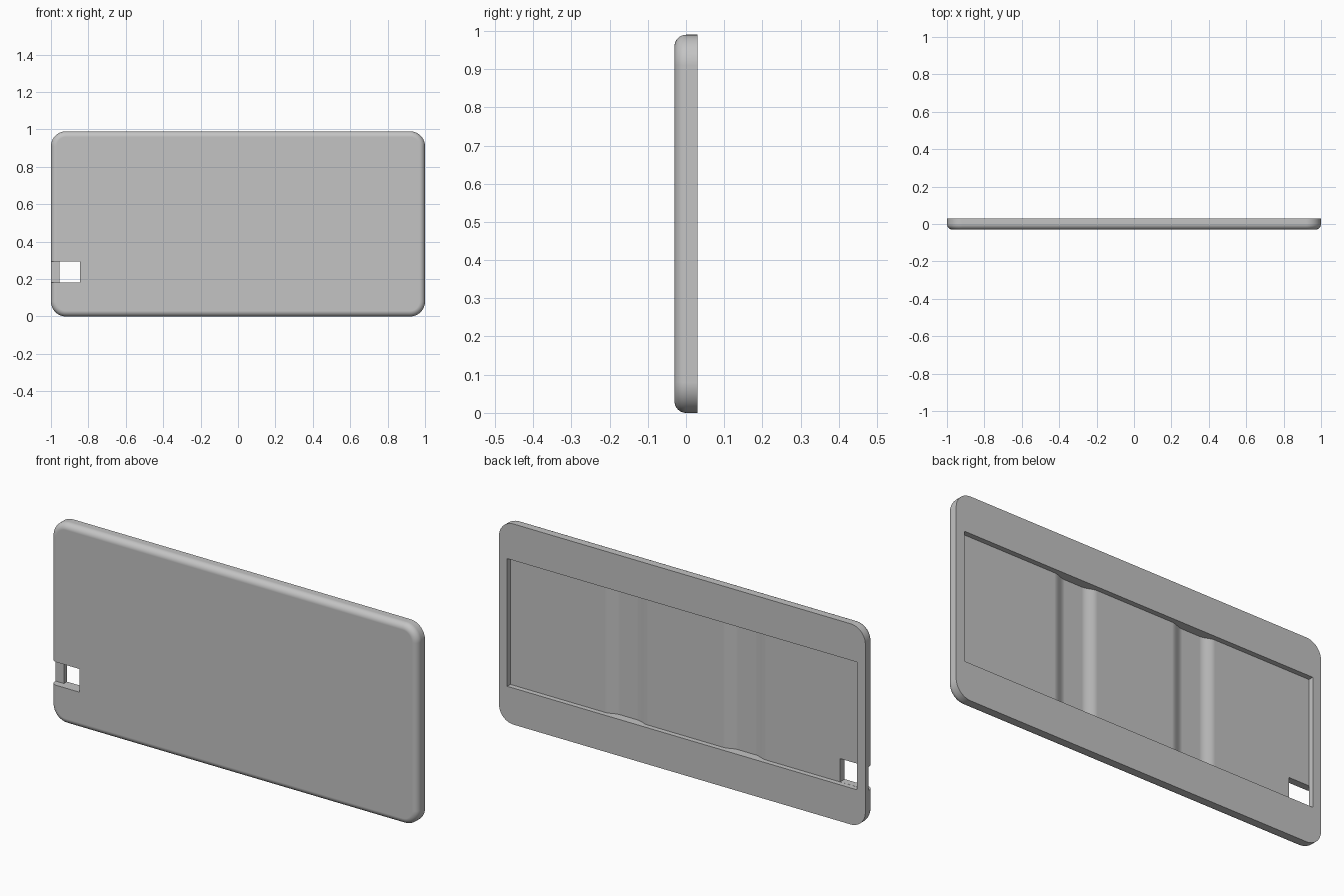
import bpy, bmesh, math

cube = bpy.data.objects.get("Cube")
if cube:
    bpy.data.objects.remove(cube, do_unlink=True)

WIDTH, HEIGHT, HALF_DEPTH = 2.0, 0.99, 0.03
CORNER, FILLET = 0.08, 0.03
POCKET_X, POCKET_LOW, POCKET_HIGH = 0.955, 0.18, 0.81
FLOOR, GROOVE = 0.005, 0.018

grey = bpy.data.materials.new("light_grey")
grey.use_nodes = True
grey.diffuse_color = (0.55, 0.55, 0.55, 1)
grey.node_tree.nodes["Principled BSDF"].inputs["Base Color"].default_value = grey.diffuse_color


def prism(name, outline, offset):
    """Extrude a closed outline of 3D points along offset."""
    bm = bmesh.new()
    face = bm.faces.new([bm.verts.new(p) for p in outline])
    swept = bmesh.ops.extrude_face_region(bm, geom=[face])["geom"]
    bmesh.ops.translate(bm, vec=offset, verts=[v for v in swept if isinstance(v, bmesh.types.BMVert)])
    bmesh.ops.recalc_face_normals(bm, faces=bm.faces)
    mesh = bpy.data.meshes.new(name)
    bm.to_mesh(mesh)
    bm.free()
    mesh.materials.append(grey)
    obj = bpy.data.objects.new(name, mesh)
    bpy.context.collection.objects.link(obj)
    return obj


def cut(target, cutter):
    cutter.hide_render = True
    mod = target.modifiers.new("cut", 'BOOLEAN')
    mod.operation, mod.solver, mod.object = 'DIFFERENCE', 'EXACT', cutter
    bpy.context.view_layer.objects.active = target
    bpy.ops.object.modifier_apply(modifier=mod.name)
    bpy.data.objects.remove(cutter, do_unlink=True)


# Rounded rectangular plate
outline = []
steps = 12
for quarter, (sx, sz) in enumerate([(1, 1), (-1, 1), (-1, -1), (1, -1)]):
    cx = sx * (WIDTH / 2 - CORNER)
    cz = HEIGHT / 2 + sz * (HEIGHT / 2 - CORNER)
    for i in range(steps + 1):
        a = (quarter + i / steps) * math.pi / 2
        outline.append((cx + CORNER * math.cos(a), -HALF_DEPTH, cz + CORNER * math.sin(a)))
plate = prism("cover_plate", outline, (0, 2 * HALF_DEPTH, 0))

# Rounded front rim
bm = bmesh.new()
bm.from_mesh(plate.data)
rim = [e for e in bm.edges if all(v.co.y < 0 for v in e.verts)]
bmesh.ops.bevel(bm, geom=rim, offset=FILLET, segments=8, profile=0.5, affect='EDGES')
bm.to_mesh(plate.data)
bm.free()

# Rear pocket whose floor dips into two soft-sided grooves
ramp, inner, outer = 0.07, 0.205, 0.44


def floor_y(x):
    t = min(abs(x) - inner, outer - abs(x)) / ramp
    t = max(0, min(1, t))
    return FLOOR - GROOVE * (1 - math.cos(math.pi * t)) / 2


half = []
for start in (inner, outer - ramp):
    half += [start + ramp * i / 12 for i in range(13)]
xs = [-POCKET_X] + [-x for x in reversed(half)] + half + [POCKET_X]
profile = [(x, floor_y(x), POCKET_LOW) for x in xs]
profile += [(POCKET_X, 0.1, POCKET_LOW), (-POCKET_X, 0.1, POCKET_LOW)]
cut(plate, prism("pocket_cutter", profile, (0, 0, POCKET_HIGH - POCKET_LOW)))

# Side notch from the front, opening into the pocket
low, high, back = POCKET_LOW + 0.0005, 0.295, FLOOR + 0.0005
notch = [(-1.1, -0.1, low), (-0.845, -0.1, low), (-0.845, back, low), (-1.1, back, low)]
cut(plate, prism("notch_cutter", notch, (0, 0, high - low)))

# Smooth fillets with crisp edges
bpy.ops.object.select_all(action='DESELECT')
plate.select_set(True)
bpy.context.view_layer.objects.active = plate
bpy.ops.object.shade_smooth_by_angle(angle=math.radians(30))
normals = plate.modifiers.new("weighted_normals", 'WEIGHTED_NORMAL')
normals.keep_sharp = True
